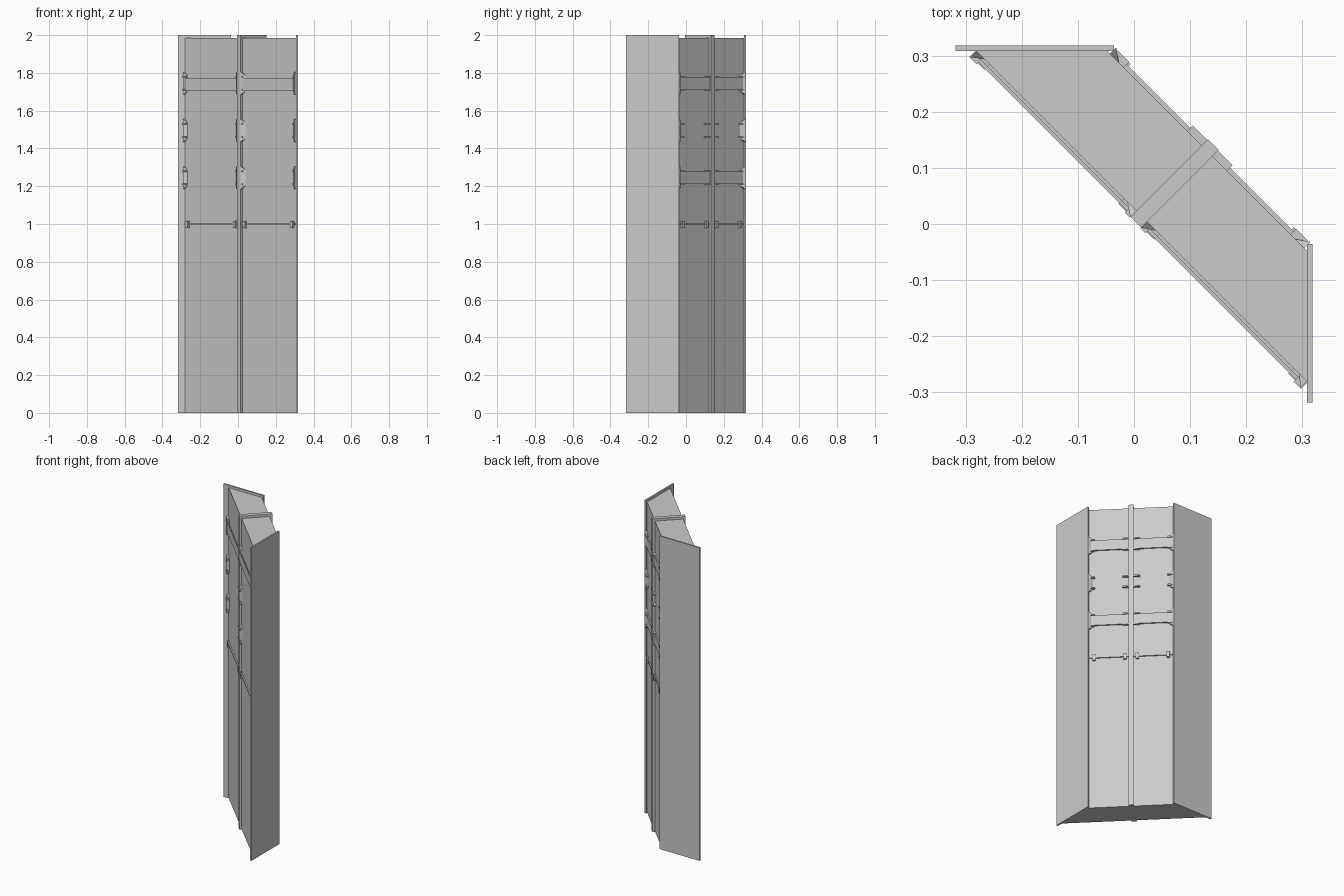
import bpy
import bmesh
import math
from mathutils import Vector

cube = bpy.data.objects.get("Cube")
if cube:
    bpy.data.objects.remove(cube)

grey = bpy.data.materials.new("concrete_grey")
grey.use_nodes = True
COLOUR = (0.6, 0.6, 0.6, 1)
grey.diffuse_color = COLOUR
grey.node_tree.nodes["Principled BSDF"].inputs["Base Color"].default_value = COLOUR

R = math.sqrt(0.5)
FRONT, BACK = 0.019, 0.184      # wall faces, measured across the diagonal
TOP = 2.0


def diagonal(u, v, z):
    """u runs along the wall, v across it from front to back."""
    return Vector(((u + v) * R, (v - u) * R, z))


def hull(name, points):
    """Convex solid through a few corner points."""
    bm = bmesh.new()
    for p in points:
        bm.verts.new(p)
    bmesh.ops.convex_hull(bm, input=bm.verts)
    bmesh.ops.dissolve_limit(bm, angle_limit=0.01, verts=bm.verts, edges=bm.edges)
    bmesh.ops.recalc_face_normals(bm, faces=bm.faces)
    mesh = bpy.data.meshes.new(name)
    bm.to_mesh(mesh)
    bm.free()
    mesh.materials.append(grey)
    obj = bpy.data.objects.new(name, mesh)
    bpy.context.collection.objects.link(obj)
    return obj


def prism(name, outline, z0, z1):
    return hull(name, [(x, y, z) for x, y in outline for z in (z0, z1)])


def bar(name, us, vs, zs):
    return hull(name, [diagonal(u, v, z) for u in us for v in vs for z in zs])


# Main diagonal wall
a, b, c = 0.31, FRONT / R - 0.31, BACK / R - 0.31
prism("wall_core", [(b, a), (c, a), (a, c), (a, b)], 0, 1.985)

# End plates
near, far, inner, outer = -0.318, -0.036, 0.308, 0.318
prism("back_end_plate", [(near, inner), (far, inner), (far, outer), (near, outer)], 0, TOP)
prism("left_end_plate", [(inner, near), (inner, far), (outer, far), (outer, near)], 0, TOP)

# Centre rib wrapping over the wall
bar("centre_rib", (-0.0135, 0.0135), (0.005, 0.2), (0, TOP))


def gusset(name, side, root, tip, v_root, v_wall, z):
    """Sloping wedge bracket with chamfered ends."""
    pts = []
    for s in (-1, 1):
        pts += [diagonal(side * root, v_root, z + s * 0.06),
                diagonal(side * root, v_wall, z + s * 0.06),
                diagonal(side * tip, v_wall, z + s * 0.042)]
    hull(name, pts)


def bolts(name, side, u0, u1, v0, v1, z):
    for s in (-1, 1):
        zc = z + s * 0.035
        bar(name, (side * u0, side * u1), (v0, v1), (zc - 0.004, zc + 0.004))


LEVELS = (1.745, 1.495, 1.245)

for side, label in ((-1, "right"), (1, "left")):
    # Front rail and lower rod
    bar(f"{label}_front_rail", (side * 0.0135, side * 0.405), (0.008, 0.014), (1.705, 1.77))
    bar(f"{label}_front_rod", (side * 0.0135, side * 0.41), (0.011, FRONT), (0.995, 1.004))
    for u in (0.036, 0.392):
        bar(f"{label}_front_rod_clamp", (side * (u - 0.009), side * (u + 0.009)),
            (0.006, FRONT), (0.978, 1.016))

    # Back rails and lower rod
    for z in (LEVELS[0], LEVELS[2]):
        bar(f"{label}_back_rail", (side * 0.0135, side * 0.235),
            (BACK, 0.192), (z - 0.033, z + 0.033))
    bar(f"{label}_back_rod", (side * 0.0135, side * 0.245), (BACK, 0.191), (0.995, 1.004))
    for u in (0.036, 0.215):
        bar(f"{label}_back_rod_clamp", (side * (u - 0.009), side * (u + 0.009)),
            (BACK, 0.197), (0.978, 1.016))

    # Brackets and bolts at each level
    for z in LEVELS:
        gusset(f"{label}_front_end_bracket", side, 0.416, 0.397, 0.004, FRONT, z)
        gusset(f"{label}_front_rib_bracket", side, 0.0135, 0.036, 0.004, FRONT, z)
        gusset(f"{label}_back_end_bracket", side, 0.245, 0.222, 0.2, BACK, z)
        bolts(f"{label}_front_end_bolt", side, 0.4, 0.418, 0.003, FRONT, z)
        bolts(f"{label}_front_rib_bolt", side, 0.0135, 0.026, 0.003, FRONT, z)
        bolts(f"{label}_back_rib_bolt", side, 0.0135, 0.05, BACK, 0.198, z)
        bolts(f"{label}_back_end_bolt", side, 0.21, 0.24, BACK, 0.198, z)
